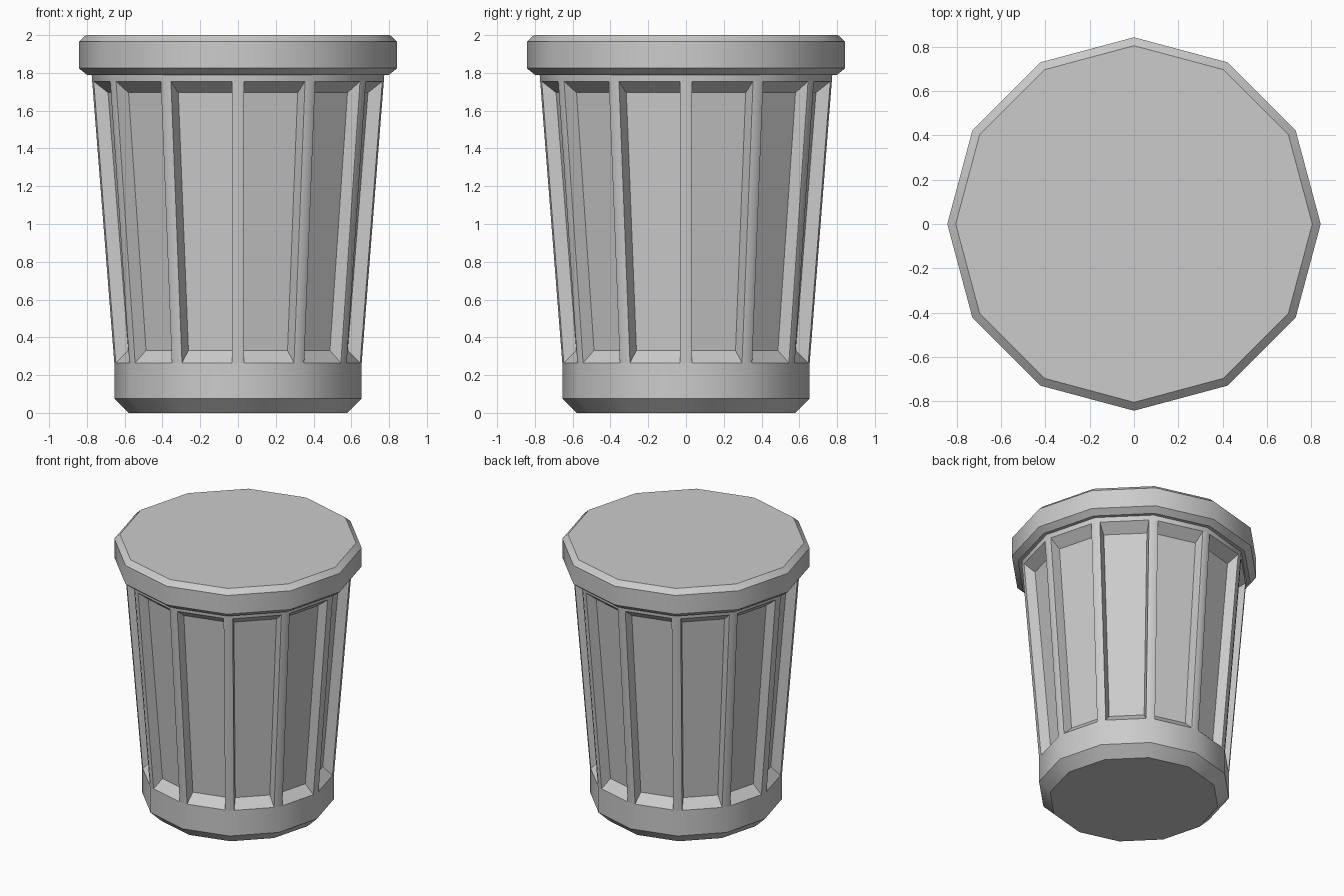
import bpy, bmesh, math
from mathutils import Vector

if "Cube" in bpy.data.objects:
    bpy.data.objects.remove(bpy.data.objects["Cube"])

N = 12


def ring_pt(r, z, i):
    a = 2 * math.pi * i / N
    return Vector((r * math.cos(a), r * math.sin(a), z))


def finish(name, bm):
    bmesh.ops.remove_doubles(bm, verts=bm.verts, dist=0.0005)
    bmesh.ops.recalc_face_normals(bm, faces=bm.faces)
    me = bpy.data.meshes.new(name)
    bm.to_mesh(me)
    bm.free()
    ob = bpy.data.objects.new(name, me)
    bpy.context.collection.objects.link(ob)
    bpy.ops.object.select_all(action='DESELECT')
    ob.select_set(True)
    bpy.context.view_layer.objects.active = ob
    bpy.ops.object.shade_smooth_by_angle(angle=math.radians(32))
    return ob


def face(bm, pts):
    return bm.faces.new([bm.verts.new(p) for p in pts])


def loft(bm, profile):
    for (r0, z0), (r1, z1) in zip(profile, profile[1:]):
        for i in range(N):
            face(bm, [ring_pt(r0, z0, i), ring_pt(r0, z0, i + 1),
                      ring_pt(r1, z1, i + 1), ring_pt(r1, z1, i)])


def cap(bm, r, z):
    face(bm, [ring_pt(r, z, i) for i in range(N)])


# Tapered can body with ribs and recessed panels
RIB, INSET, DEPTH = 0.032, 0.02, 0.068
LOW, HIGH = (0.655, 0.265), (0.772, 1.755)
bm = bmesh.new()
loft(bm, [(0.578, 0), (0.655, 0.075), LOW])
loft(bm, [HIGH, (0.775, 1.795)])
cap(bm, 0.578, 0)
cap(bm, 0.775, 1.795)
for i in range(N):
    a, b = ring_pt(*LOW, i), ring_pt(*LOW, i + 1)
    c, d = ring_pt(*HIGH, i + 1), ring_pt(*HIGH, i)
    side = (b - a).normalized()
    inward = -(a + b)
    inward.z = 0
    inward.normalize()
    outer = [a + side * RIB, b - side * RIB, c - side * RIB, d + side * RIB]
    # recessed floor, its top and bottom edges drawn in vertically
    inner = []
    for k, p in enumerate(outer):
        s = 1 if k in (0, 3) else -1
        low = k < 2
        up = (d - a) / (d - a).z if s > 0 else (c - b) / (c - b).z
        inner.append(p + side * s * INSET + inward * DEPTH + up * (0.065 if low else -0.06))
    face(bm, inner)
    for k in range(4):
        j = (k + 1) % 4
        face(bm, [outer[k], outer[j], inner[j], inner[k]])
    face(bm, [a, outer[0], outer[3], d])
    face(bm, [outer[1], b, c, outer[2]])
finish("can_body", bm)

# Closed lid with bevelled rims
bm = bmesh.new()
lid = [(0.80, 1.79), (0.843, 1.825), (0.843, 1.965), (0.805, 2.0)]
loft(bm, lid)
cap(bm, *lid[0])
cap(bm, *lid[-1])
finish("lid", bm)
